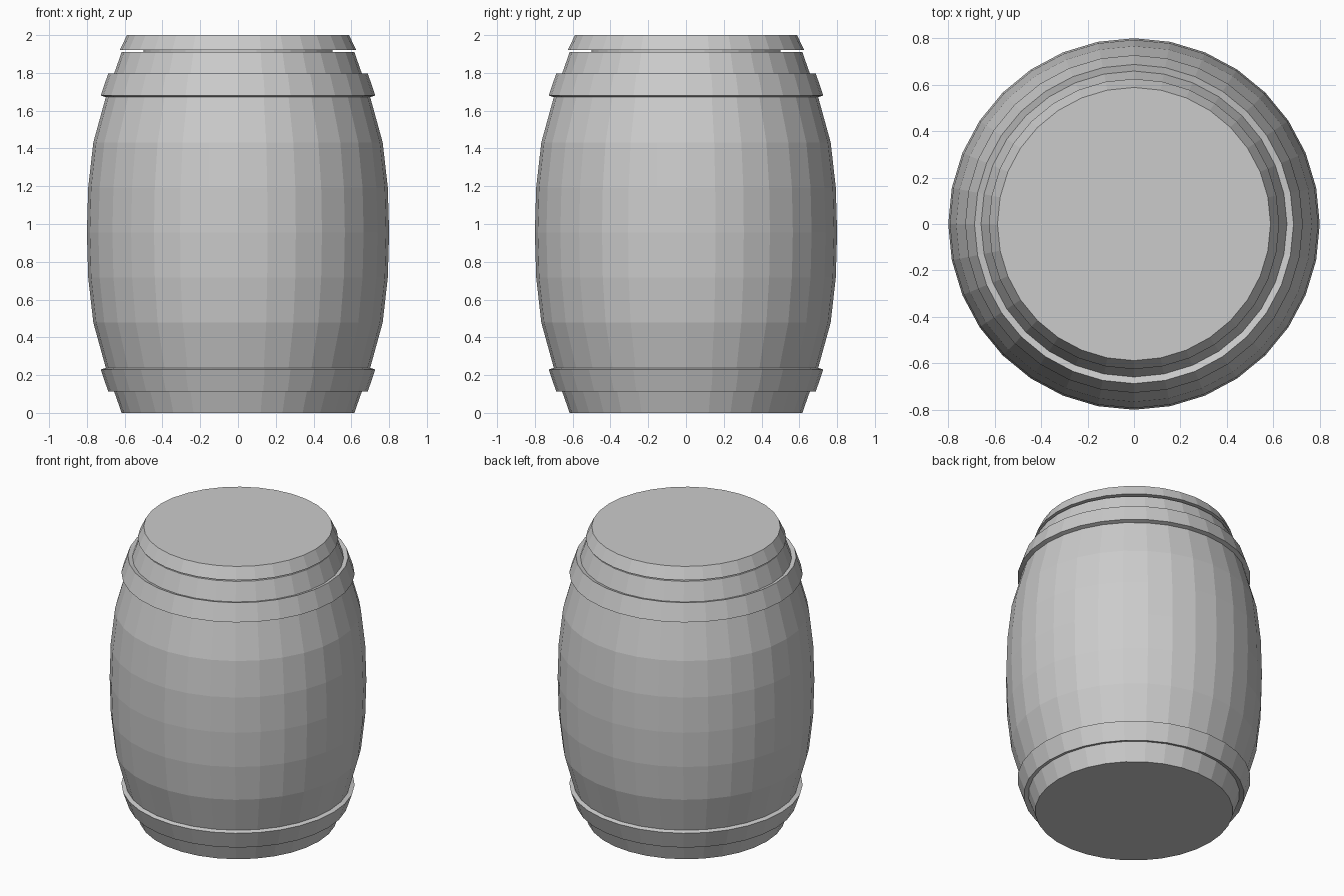
import bpy, bmesh, math

if "Cube" in bpy.data.objects:
    bpy.data.objects.remove(bpy.data.objects["Cube"])

SIDES = 32
MID = 0.955  # mid-height of the barrel body


def lathe(name, profile, closed=False):
    """Spin (radius, z) points around z; open profiles get end caps."""
    bm = bmesh.new()
    rings = []
    for r, z in profile:
        rings.append([bm.verts.new((r * math.cos(2 * math.pi * i / SIDES),
                                    r * math.sin(2 * math.pi * i / SIDES), z))
                      for i in range(SIDES)])
    pairs = list(zip(rings, rings[1:]))
    if closed:
        pairs.append((rings[-1], rings[0]))
    else:
        bm.faces.new(rings[0])
        bm.faces.new(rings[-1])
    for a, b in pairs:
        for i in range(SIDES):
            j = (i + 1) % SIDES
            bm.faces.new((a[i], a[j], b[j], b[i]))
    bmesh.ops.recalc_face_normals(bm, faces=bm.faces)
    mesh = bpy.data.meshes.new(name)
    bm.to_mesh(mesh)
    bm.free()
    obj = bpy.data.objects.new(name, mesh)
    bpy.context.collection.objects.link(obj)
    return obj


# Bulging body, symmetric about its mid-height
half = [(0.616, 0.0), (0.70, 0.239), (0.766, 0.478), (0.793, 0.716)]
body = half + [(0.80, MID)] + [(r, 2 * MID - z) for r, z in reversed(half)]
lathe("barrel_body", body)

# Hoops that follow the slope of the body, upper and mirrored lower
hoop = [(0.697, 1.671), (0.727, 1.68), (0.687, 1.797), (0.656, 1.788)]
lathe("upper_hoop", hoop, closed=True)
lathe("lower_hoop", [(r, 2 * MID - z) for r, z in hoop], closed=True)

# Lid resting on a narrower plug, leaving a thin gap
lathe("lid_plug", [(0.50, 1.89), (0.50, 1.93)])
lathe("lid", [(0.625, 1.922), (0.588, 2.0)])
